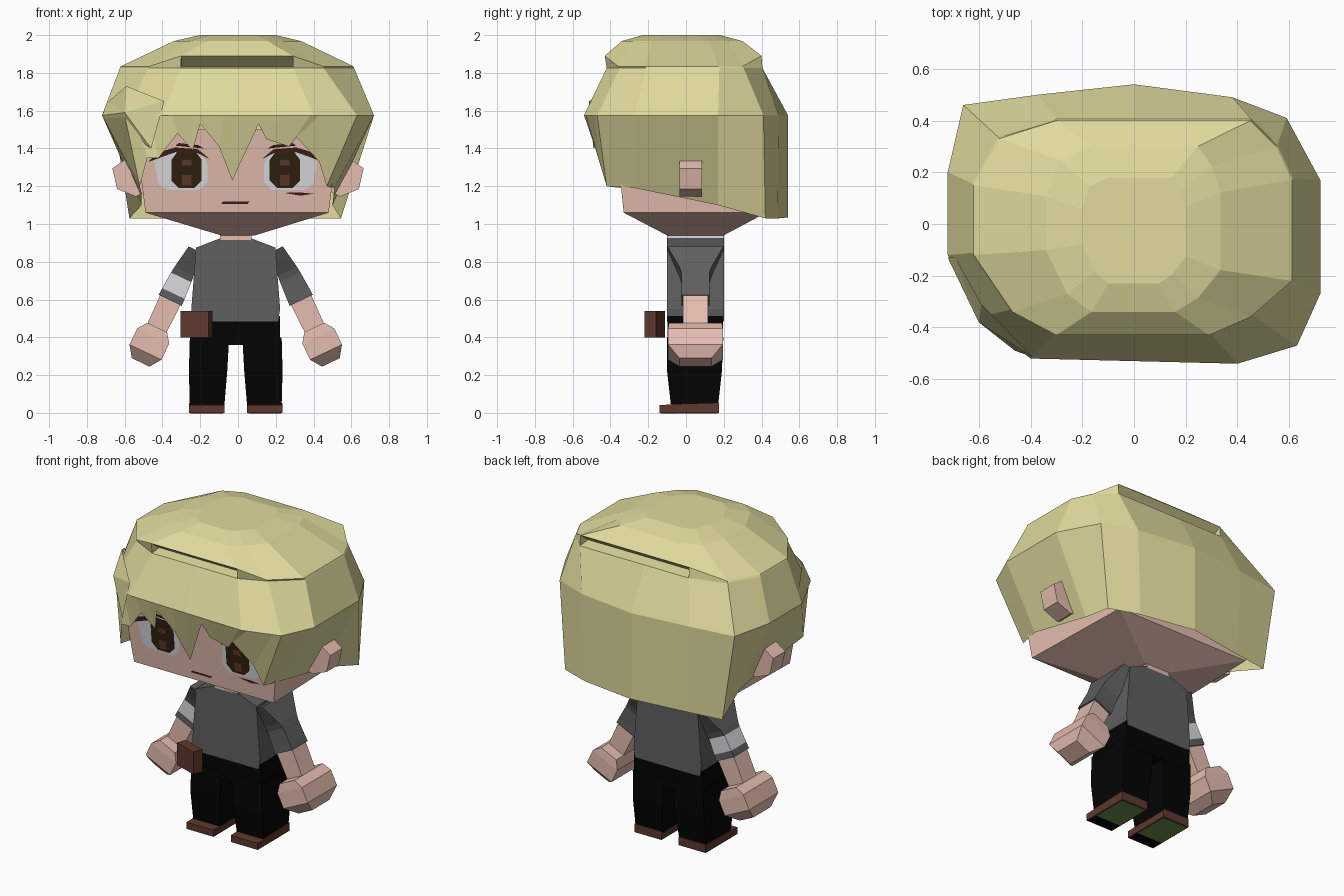
import bpy, bmesh
from mathutils import Vector

cube = bpy.data.objects.get("Cube")
if cube:
    bpy.data.objects.remove(cube, do_unlink=True)


def colour(name, r, g, b):
    m = bpy.data.materials.new(name)
    m.use_nodes = True
    m.diffuse_color = (r, g, b, 1)
    m.node_tree.nodes["Principled BSDF"].inputs["Base Color"].default_value = (r, g, b, 1)
    return m


HAIR = colour("straw hair", .75, .71, .34)
SKIN = colour("skin", .78, .51, .43)
SHIRT = colour("grey shirt", .115, .115, .115)
WHITE = colour("white", .7, .71, .72)
TROUSERS = colour("black trousers", .001, .001, .001)
LEATHER = colour("brown leather", .11, .04, .025)
SOLE = colour("green sole", .15, .27, .065)
INK = colour("red brown ink", .05, .013, .009)
IRIS = colour("dark olive iris", .028, .015, .004)
MID = -.012  # body centre line


def make(name, bm, mats, recalc=True):
    if recalc:
        bmesh.ops.recalc_face_normals(bm, faces=bm.faces)
    me = bpy.data.meshes.new(name)
    bm.to_mesh(me)
    bm.free()
    for m in mats:
        me.materials.append(m)
    ob = bpy.data.objects.new(name, me)
    bpy.context.collection.objects.link(ob)


def loft(name, rings, mats, bands=None):
    """Skin a stack of point rings; bands gives a material slot per step."""
    bm = bmesh.new()
    vs = [[bm.verts.new(p) for p in ring] for ring in rings]
    n = len(vs[0])
    for k, (a, b) in enumerate(zip(vs, vs[1:])):
        for i in range(n):
            j = (i + 1) % n
            f = bm.faces.new((a[i], b[i], b[j], a[j]))
            f.material_index = bands[k] if bands else 0
    bm.faces.new(vs[0])
    bm.faces.new(vs[-1])
    make(name, bm, mats)


def rect(x0, x1, y0, y1, z):
    return [(x0, y0, z), (x1, y0, z), (x1, y1, z), (x0, y1, z)]


def box(name, x, y, z, mat):
    loft(name, [rect(*x, *y, h) for h in z], [mat])


def plate(name, pts, lift, mat):
    """Thin painted shape lying on the sloping face."""
    bm = bmesh.new()
    f = bm.faces.new([bm.verts.new((x, -.33 - .1 * (z - 1.06) - lift, z)) for x, z in pts])
    f.normal_update()
    if f.normal.y > 0:
        f.normal_flip()
    make(name, bm, [mat], False)


# Head, with the jaw tapering to the neck
loft("head", [rect(-.09, .09, -.1, .2, .94),
              [(-.49, -.33, 1.06), (.48, -.33, 1.06), (.46, .425, 1.06), (-.47, .425, 1.06)],
              [(-.515, -.35, 1.26), (.505, -.35, 1.26), (.47, .42, 1.26), (-.47, .42, 1.26)],
              rect(-.51, .5, -.374, .4, 1.5)], [SKIN])
box("neck", (MID - .08, MID + .08), (-.1, .2), (.915, .97), SKIN)
box("collar", (MID - .084, MID + .084), (-.097, .197), (.915, .943), WHITE)
for side, s in (("left", 1), ("right", -1)):
    ear = [(.47, 1.18), (.47, 1.35), (.585, 1.35), (.665, 1.295), (.64, 1.185), (.54, 1.145)]
    loft(side + "_ear", [[(s * x, y, z) for x, z in ear] for y in (-.035, .085)], [SKIN])

# Hair dome: a round crown notched at front and back, above a wide rim
CROWN = [(-.3, -.43), (0, -.43), (.29, -.43), (.45, -.36), (.61, -.22), (.61, .17), (.55, .3),
         (.45, .4), (0, .4), (-.3, .4), (-.52, .33), (-.62, .15), (-.62, -.12), (-.47, -.34)]
RIM = [(-.4, -.52), (0, -.53), (.4, -.54), (.63, -.47), (.72, -.27), (.72, .17), (.59, .41),
       (.38, .49), (0, .54), (-.37, .5), (-.66, .46), (-.72, .2), (-.72, -.12), (-.6, -.36)]
LEDGE = {0, 1, 2, 7, 8, 9}


def crown_ring(half_x, front, back, z):
    return [(x / .61 * half_x, front + (y + .43) / .83 * (back - front), z) for x, y in CROWN]


wide = [(x, y, 1.575) for x, y in RIM]
eave = [(x, y, 1.89 if i in LEDGE else 1.835) for i, (x, y) in enumerate(CROWN)]
tuck = [(x, y * .82 if i in LEDGE else y, 1.835) for i, (x, y) in enumerate(CROWN)]
rings = [crown_ring(.2, -.23, .18, 2), crown_ring(.335, -.34, .3, 1.968), eave, tuck,
         crown_ring(.615, -.42, .405, 1.825), wide]
bm = bmesh.new()
vs = [[bm.verts.new(p) for p in ring] for ring in rings]
top, mid, over, inner, lip, rim = vs
bm.faces.new(top)
for i in range(len(RIM)):
    j = (i + 1) % len(RIM)
    notched = i in LEDGE and j in LEDGE
    column = vs if notched else (top, mid, over, lip, rim)
    for a, b in zip(column, column[1:]):
        bm.faces.new((a[i], b[i], b[j], a[j]))
for i in (0, 7):  # end walls of the notches
    bm.faces.new((over[i], lip[i], inner[i]))
    bm.faces.new((over[i + 2], inner[i + 2], lip[i + 2]))
# Hanging sides and back, from the front left corner round to the front right
hem = [(.47, -.42, 1.2), (.51, -.27, 1.19), (.5, .17, 1.1), (.545, .42, 1.03), (.36, .485, 1.03),
       (0, .54, 1.035), (-.36, .49, 1.03), (-.575, .46, 1.03), (-.51, .2, 1.1), (-.51, -.12, 1.16),
       (-.52, -.42, 1.2)]
low = [bm.verts.new(p) for p in hem]
for i in range(len(low) - 1):
    bm.faces.new((rim[i + 3], low[i], low[i + 1], rim[i + 4]))
make("hair", bm, [HAIR], False)

# Fringe: zigzag tips hung from the front edge of the dome
tips = [(-.52, 1.2), (-.48, 1.35), (-.42, 1.35), (-.32, 1.48), (-.24, 1.39), (-.2, 1.53), (-.1, 1.41),
        (-.03, 1.23), (.02, 1.34), (.11, 1.53), (.15, 1.45), (.27, 1.41), (.31, 1.46), (.43, 1.33),
        (.47, 1.2)]
front = [Vector(wide[i]) for i in (13, 0, 1, 2, 3)]


def on_edge(x):
    for a, b in zip(front, front[1:]):
        if x <= b.x:
            return a.lerp(b, max(0, (x - a.x) / (b.x - a.x)))
    return front[-1]


bm = bmesh.new()
up = [bm.verts.new(on_edge(-.6 + (x + .52) * 1.2425)) for x, z in tips]
dn = [bm.verts.new((x, -.42 - .3 * (z - 1.2), z)) for x, z in tips]
for i in range(len(tips) - 1):
    bm.faces.new((up[i], dn[i], dn[i + 1], up[i + 1]))
make("fringe", bm, [HAIR], False)

# Loose lock on the right temple
bm = bmesh.new()
edge = [(-.69, -.13, 1.645), (-.72, -.13, 1.575), (-.46, -.49, 1.4), (-.39, -.515, 1.65), (-.59, -.31, 1.73)]
border = [bm.verts.new(p) for p in edge]
peak = bm.verts.new((-.6, -.38, 1.59))
for i in range(len(border)):
    bm.faces.new((border[i], border[(i + 1) % len(border)], peak))
make("temple_lock", bm, [HAIR], False)

# Eyes, brows and mouth
for side, s in (("left", 1), ("right", -1)):
    def at(pts):
        return [(MID + s * x, z) for x, z in pts]
    plate(side + "_eye_white", at([(.15, 1.22), (.19, 1.18), (.36, 1.18), (.41, 1.21), (.43, 1.33),
                                   (.36, 1.38), (.18, 1.37), (.15, 1.32)]), .003, WHITE)
    plate(side + "_iris", at([(.18, 1.23), (.22, 1.19), (.3, 1.19), (.34, 1.23), (.34, 1.34),
                              (.31, 1.38), (.21, 1.38), (.18, 1.34)]), .006, IRIS)
    for part, z0, z1 in (("iris_glow", 1.205, 1.26), ("iris_glint", 1.31, 1.34)):
        plate(side + "_" + part, at([(.235, z0), (.285, z0), (.285, z1), (.235, z1)]), .009, LEATHER)
    plate(side + "_lash", at([(.14, 1.345), (.2, 1.375), (.32, 1.38), (.46, 1.33),
                              (.42, 1.375), (.32, 1.405), (.2, 1.395)]), .009, INK)
    plate(side + "_brow", at([(.17, 1.4), (.32, 1.415), (.3, 1.428), (.2, 1.418)]), .009, INK)
plate("mouth", [(-.09, 1.105), (.05, 1.105), (.06, 1.118), (-.08, 1.118)], .005, INK)
plate("cheek_mark", [(.24, 1.165), (.33, 1.15), (.4, 1.16), (.33, 1.167)], .005, INK)

# Torso, hips and a pouch turned slightly outward
loft("shirt", [rect(MID - w, MID + w, -.1, .2, z)
               for w, z in ((.225, .485), (.235, .55), (.21, .875), (.085, .923))], [SHIRT])
box("hips", (MID - .235, MID + .235), (-.097, .197), (.36, .512), TROUSERS)
pouch = [(-.305, -.17), (-.155, -.22), (-.135, -.16), (-.285, -.11)]
loft("hip_pouch", [[(x, y, z) for x, y in pouch] for z in (.4, .54)], [LEATHER])

for side, s in (("left", 1), ("right", -1)):
    def span(a, b):
        return sorted((MID + s * a, MID + s * b))
    # Legs and shoes
    loft(side + "_leg", [rect(*span(.06, .243), -.08, .17, .04), rect(*span(.045, .248), -.1, .19, .22),
                         rect(*span(.035, .243), -.1, .198, .4)], [TROUSERS])
    shoe = [(-.14, 0), (.175, 0), (.175, .052), (-.14, .042)]
    loft(side + "_shoe", [[(x, y, z) for y, z in shoe] for x in span(.06, .247)], [LEATHER])
    box(side + "_sole", span(.068, .239), (-.06, .167), (-.002, .002), SOLE)
    box(side + "_toe_sole", span(.068, .239), (-.132, -.06), (-.002, .002), TROUSERS)

    # Arms: rectangular sections along a slanted axis
    def section(t, w, d):
        cx, cz = .235 + .43 * t, .83 - .9 * t
        return [(MID + s * (cx + a * w * .9), .05 + b * d, cz + a * w * .43)
                for a, b in ((-1, -1), (1, -1), (1, 1), (-1, 1))]
    band = 1 if s < 0 else 0
    loft(side + "_sleeve", [section(t, w, d) for t, w, d in (
        (-.04, .035, .148), (.09, .056, .085), (.125, .06, .075), (.22, .066, .074), (.26, .068, .075))],
        [SHIRT, WHITE], [0, 0, band, 0])
    loft(side + "_forearm", [section(.25, .06, .066), section(.43, .056, .066)], [SKIN])
    loft(side + "_hand", [section(t, w, d) for t, w, d in (
        (.42, .058, .14), (.47, .094, .145), (.565, .094, .145), (.625, .052, .085))], [SKIN])
